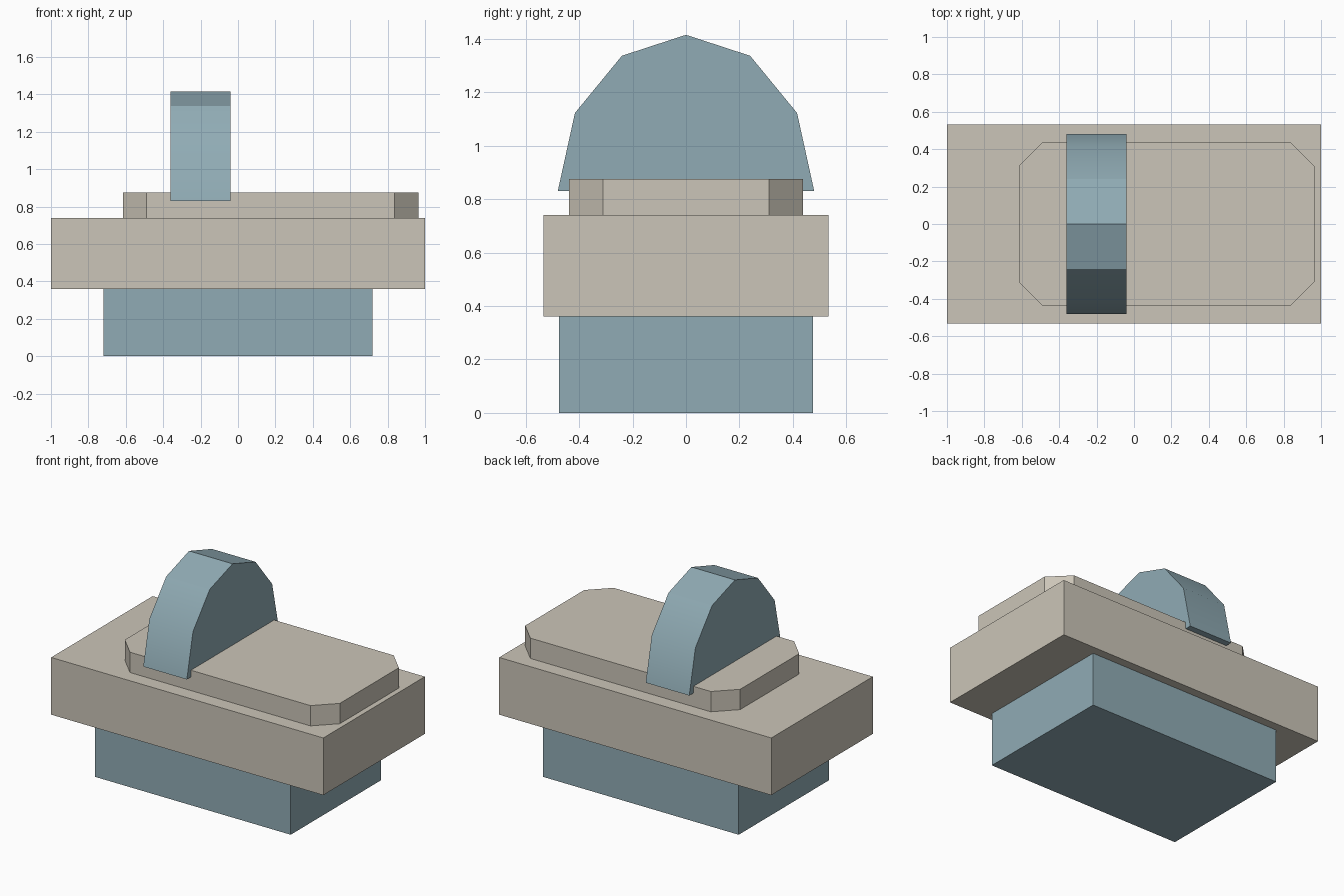
import bpy, bmesh
from math import cos, sin, pi, radians
from mathutils import Vector

cube = bpy.data.objects.get("Cube")
if cube:
    bpy.data.objects.remove(cube, do_unlink=True)


def material(name, rgb):
    m = bpy.data.materials.new(name)
    m.use_nodes = True
    m.diffuse_color = (*rgb, 1)
    m.node_tree.nodes["Principled BSDF"].inputs["Base Color"].default_value = (*rgb, 1)
    return m


stone = material("warm stone", (0.60, 0.56, 0.48))
slate = material("slate blue", (0.28, 0.41, 0.46))


def prism(name, outline, offset, mat):
    """Extrude a closed planar outline along an offset vector."""
    bm = bmesh.new()
    face = bm.faces.new([bm.verts.new(p) for p in outline])
    new = bmesh.ops.extrude_face_region(bm, geom=[face])["geom"]
    moved = [v for v in new if isinstance(v, bmesh.types.BMVert)]
    bmesh.ops.translate(bm, verts=moved, vec=Vector(offset))
    bmesh.ops.recalc_face_normals(bm, faces=bm.faces)
    mesh = bpy.data.meshes.new(name)
    bm.to_mesh(mesh)
    bm.free()
    mesh.materials.append(mat)
    obj = bpy.data.objects.new(name, mesh)
    bpy.context.collection.objects.link(obj)
    return obj


def block(name, x, y, z0, z1, mat):
    corners = [(-x, -y, z0), (x, -y, z0), (x, y, z0), (-x, y, z0)]
    return prism(name, corners, (0, 0, z1 - z0), mat)


# Pedestal and main slab
block("pedestal", 0.72, 0.475, 0, 0.36, slate)
block("main_slab", 1.0, 0.533, 0.36, 0.74, stone)

# Raised plate with cut corners, set toward the model's left
cx, hx, hy, cut = 0.175, 0.79, 0.437, 0.127
plate = []
for sx, sy in ((-1, -1), (1, -1), (1, 1), (-1, 1)):
    pair = [(cx + sx * hx, sy * (hy - cut), 0.74), (cx + sx * (hx - cut), sy * hy, 0.74)]
    plate += pair if sx * sy > 0 else pair[::-1]
prism("raised_plate", plate, (0, 0, 0.135), stone)

# Faceted half-round arch standing across the plate
steps = 6
arch_outline = [(-0.36, 0.48 * cos(pi * i / steps), 0.83 + 0.585 * sin(pi * i / steps))
                for i in range(steps + 1)]
arch = prism("arch", arch_outline, (0.32, 0, 0), slate)
bpy.ops.object.select_all(action="DESELECT")
arch.select_set(True)
bpy.context.view_layer.objects.active = arch
bpy.ops.object.shade_smooth_by_angle(angle=radians(30))
